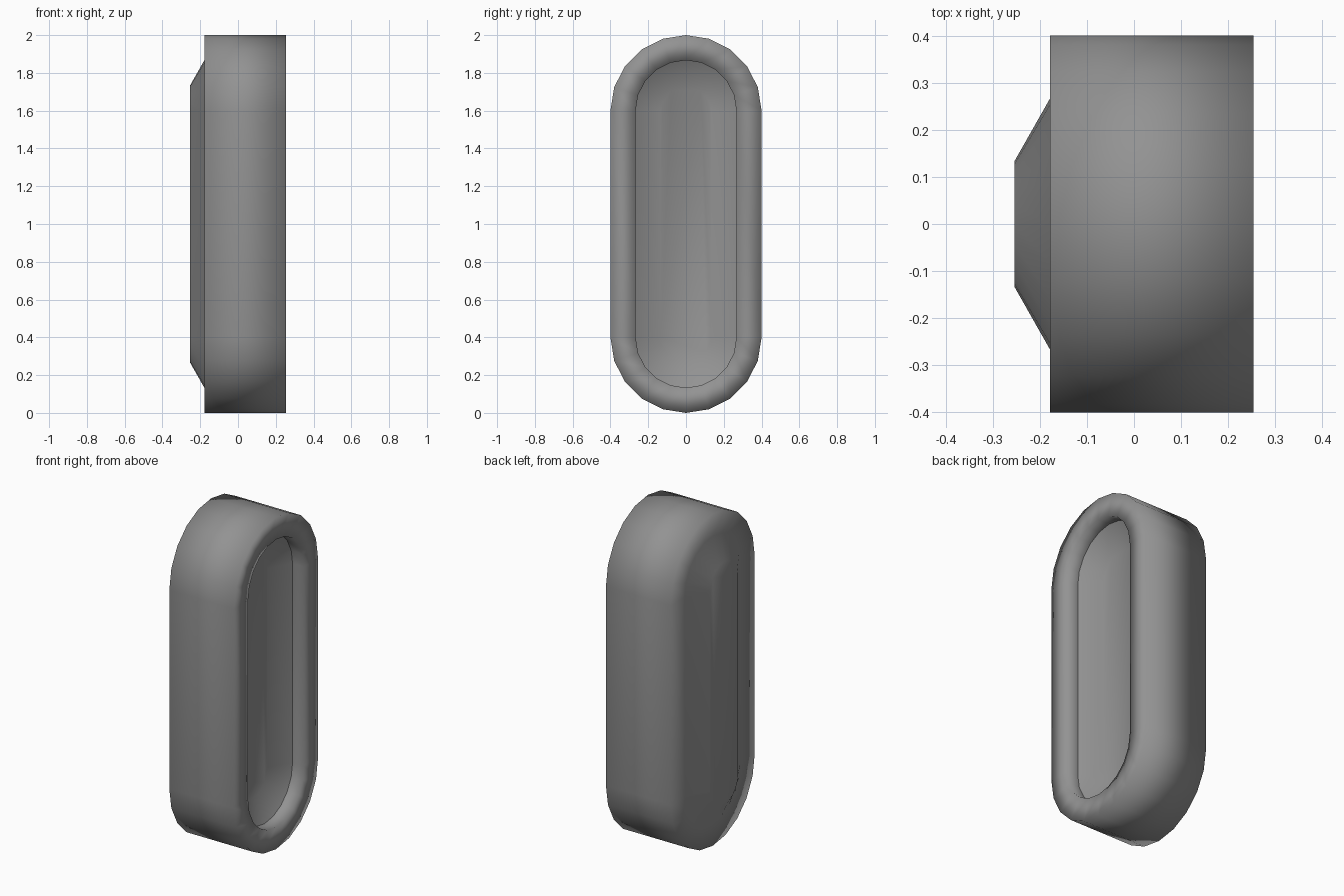
import bpy, bmesh
from math import sin, cos, pi

if "Cube" in bpy.data.objects:
    bpy.data.objects.remove(bpy.data.objects["Cube"])

SEG = 10          # segments per half-round end
Z_LOW, Z_HIGH = 0.4, 1.6

grey = bpy.data.materials.new("dark_grey")
grey.diffuse_color = (0.29, 0.29, 0.29, 1)
grey.use_nodes = True
grey.node_tree.nodes["Principled BSDF"].inputs["Base Color"].default_value = grey.diffuse_color


def stadium(bm, r, x):
    """Rounded-end outline of radius r in the YZ plane at depth x."""
    ring = []
    for zc, start in ((Z_HIGH, 0), (Z_LOW, pi)):
        for i in range(SEG + 1):
            a = start + pi * i / SEG
            ring.append(bm.verts.new((x, r * cos(a), zc + r * sin(a))))
    return ring


def skin(name, profile, caps):
    """Bridge stadium outlines given as (radius, x) and cap chosen ends."""
    bm = bmesh.new()
    rings = [stadium(bm, r, x) for r, x in profile]
    for a, b in zip(rings, rings[1:]):
        n = len(a)
        for i in range(n):
            j = (i + 1) % n
            bm.faces.new((a[j], a[i], b[i], b[j]))
    if 0 in caps:
        bm.faces.new(rings[0])
    if -1 in caps:
        bm.faces.new(reversed(rings[-1]))
    for f in bm.faces:
        f.smooth = True
    mesh = bpy.data.meshes.new(name)
    bm.to_mesh(mesh)
    bm.free()
    mesh.materials.append(grey)
    obj = bpy.data.objects.new(name, mesh)
    bpy.context.collection.objects.link(obj)


# Shell: recess wall, rim, outer side, back bulge
skin("housing", [
    (0.267, 0.177), (0.267, 0.254), (0.400, 0.254),
    (0.400, -0.178), (0.267, -0.178), (0.133, -0.254)], (-1,))

# Dished panel set inside the rim
skin("front_panel", [(0.133, 0.101), (0.267, 0.177)], (0,))
